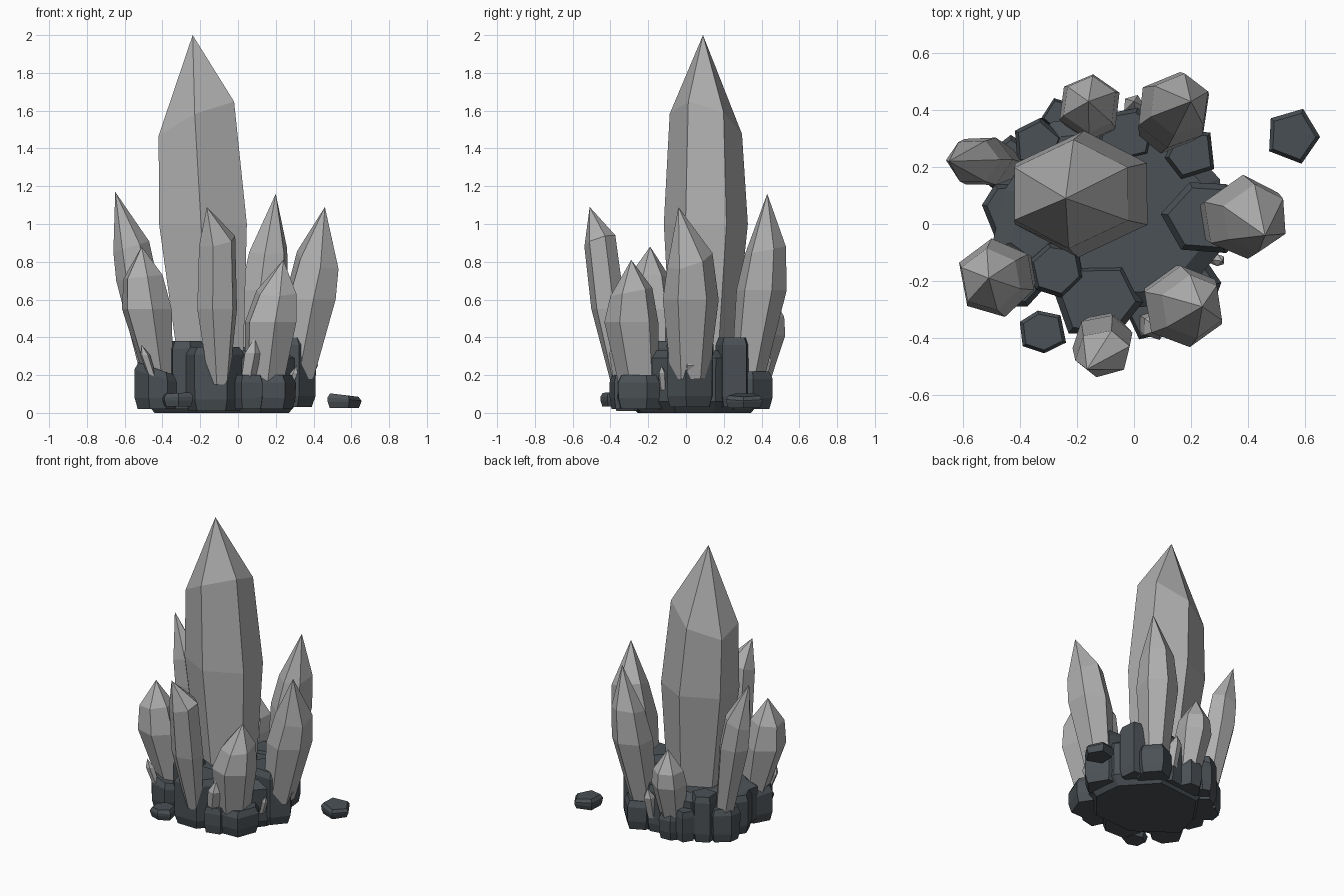
import bpy, bmesh, math, random

random.seed(4)


def material(name, rgb):
    m = bpy.data.materials.new(name)
    m.diffuse_color = (*rgb, 1)
    return m


CRYSTAL = material("pale grey crystal", (0.43, 0.43, 0.43))
ROCK = material("dark slate rock", (0.07, 0.082, 0.092))


def finish(name, bm, mat):
    bmesh.ops.recalc_face_normals(bm, faces=bm.faces)
    me = bpy.data.meshes.new(name)
    bm.to_mesh(me)
    bm.free()
    me.materials.append(mat)
    bpy.context.collection.objects.link(bpy.data.objects.new(name, me))


def loft(bm, rings):
    """Skin a stack of equal vertex rings; returns the created rings."""
    vr = [[bm.verts.new(p) for p in r] for r in rings]
    for a, b in zip(vr, vr[1:]):
        for i in range(len(a)):
            j = (i + 1) % len(a)
            bm.faces.new((a[i], a[j], b[j], b[i]))
    bm.faces.new(vr[0][::-1])
    return vr


def crystal(name, rings, tip, rot=30, ratio=1.0, tilt=(0, 0), sides=6):
    """Six-sided shaft through rings (x, y, z, radius), closed by a point."""
    bm = bmesh.new()
    angs = [math.radians(rot + 360 * i / sides + random.uniform(-5, 5))
            for i in range(sides)]
    pts = []
    for k, (cx, cy, z, r) in enumerate(rings):
        t = 1 if k == len(rings) - 1 else 0      # slanted shoulder only
        ring = []
        for a in angs:
            dx, dy = r * math.cos(a), r * ratio * math.sin(a)
            ring.append((cx + dx, cy + dy, z + t * (tilt[0] * dx + tilt[1] * dy)))
        pts.append(ring)
    top = loft(bm, pts)[-1]
    apex = bm.verts.new(tip)
    for i in range(sides):
        bm.faces.new((top[i], top[(i + 1) % sides], apex))
    finish(name, bm, CRYSTAL)


def rock(name, cx, cy, r, z0, z1, rot=0, sides=6, ratio=1.0, lean=0.0):
    """Chunky faceted column, undercut at the foot, chamfered on top."""
    bm = bmesh.new()
    jit = [(math.radians(rot + 360 * i / sides + random.uniform(-9, 9)),
            random.uniform(0.92, 1.06)) for i in range(sides)]
    h = z1 - z0
    c = min(0.04, h * 0.3)
    pts = []
    for z, s in ((z0, 0.86), (z0 + 1.5 * c, 0.99), (z1 - c, 1.0), (z1, 0.84)):
        pts.append([(cx + r * s * q * math.cos(a),
                     cy + r * s * q * ratio * math.sin(a),
                     z + (lean * r * math.cos(a) if z > z0 + 1.6 * c else 0))
                    for a, q in jit])
    bm.faces.new(loft(bm, pts)[-1])
    finish(name, bm, ROCK)


# Large crystals
crystal("main_crystal", [(-0.14, 0.085, 0.2, 0.19), (-0.185, 0.105, 1.0, 0.265),
                         (-0.22, 0.105, 1.53, 0.228)],
        (-0.24, 0.09, 2.0), 32, 0.84, (0.45, -0.3))
crystal("left_crystal", [(-0.45, 0.21, 0.2, 0.065), (-0.535, 0.22, 0.7, 0.11),
                         (-0.565, 0.22, 0.88, 0.095)],
        (-0.65, 0.22, 1.17), 0, 0.85, (0.3, 0))
crystal("front_left_crystal", [(-0.42, -0.16, 0.18, 0.08), (-0.485, -0.19, 0.55, 0.14),
                               (-0.505, -0.195, 0.72, 0.11)],
        (-0.51, -0.19, 0.88), 40, 1.0, (0.1, 0))
crystal("front_crystal", [(-0.1, -0.35, 0.15, 0.055), (-0.11, -0.41, 0.55, 0.11),
                          (-0.11, -0.455, 0.91, 0.1)],
        (-0.165, -0.51, 1.09), 15, 0.85, (0.2, 0.3))
crystal("front_right_crystal", [(0.14, -0.25, 0.15, 0.11), (0.175, -0.29, 0.48, 0.148),
                                (0.205, -0.29, 0.64, 0.115)],
        (0.24, -0.29, 0.81), 38, 0.97, (0, 0.2))
crystal("right_crystal", [(0.31, 0.02, 0.18, 0.1), (0.385, 0.025, 0.6, 0.148),
                          (0.425, 0.02, 0.81, 0.12)],
        (0.46, -0.04, 1.09), 35, 1.0, (-0.3, 0.3))
crystal("back_right_crystal", [(0.1, 0.33, 0.2, 0.09), (0.14, 0.4, 0.65, 0.135),
                               (0.16, 0.42, 0.86, 0.11)],
        (0.2, 0.43, 1.16), 20, 1.0, (0, 0.2))
crystal("back_left_crystal", [(-0.15, 0.36, 0.15, 0.08), (-0.155, 0.41, 0.41, 0.116),
                              (-0.155, 0.42, 0.51, 0.1)],
        (-0.16, 0.43, 0.66), 25)

# Tiny shards poking out between the rocks
for i, (b, t, r) in enumerate([
        ((0.04, -0.34, 0.12), (0.09, -0.37, 0.4), 0.048),
        ((-0.45, -0.27, 0.18), (-0.51, -0.29, 0.36), 0.028),
        ((0.27, -0.12, 0.12), (0.31, -0.13, 0.25), 0.022),
        ((0.35, 0.02, 0.16), (0.41, 0.02, 0.29), 0.035),
        ((0.0, 0.38, 0.12), (0.0, 0.43, 0.34), 0.04)]):
    mid = [b[k] + 0.7 * (t[k] - b[k]) for k in range(3)]
    crystal(f"shard_{i + 1}", [(*b, r * 0.8), (*mid, r)], t, 17 * i, sides=5)

# Rock base: core plus a ring of columns
rock("base_core", -0.07, 0.035, 0.43, 0.0, 0.33, 22, 8, 0.85)
for i, args in enumerate([
        (-0.13, -0.26, 0.165, 0.01, 0.35, 0, 6, 0.9),
        (0.25, 0.02, 0.155, 0.03, 0.4, 0, 6, 0.95),
        (0.17, -0.24, 0.15, 0.02, 0.2, 5, 6),
        (0.06, -0.33, 0.09, 0.02, 0.2, 30, 5),
        (-0.42, -0.18, 0.125, 0.02, 0.23, 0, 6, 1.0, -0.3),
        (-0.27, -0.16, 0.1, 0.02, 0.38, 40, 6),
        (-0.42, 0.05, 0.11, 0.02, 0.29, 0, 6),
        (-0.43, 0.2, 0.11, 0.02, 0.25, 30, 6),
        (-0.34, 0.28, 0.09, 0.02, 0.34, 10, 5),
        (-0.26, 0.38, 0.065, 0.03, 0.24, 45, 5),
        (-0.15, 0.35, 0.11, 0.02, 0.2, 0, 6),
        (0.12, 0.33, 0.125, 0.02, 0.22, 20, 6),
        (0.2, 0.25, 0.1, 0.03, 0.4, 40, 5),
        (-0.03, 0.31, 0.11, 0.02, 0.35, 15, 6)]):
    rock(f"base_rock_{i + 1}", *args)

# Loose stones on the ground
rock("loose_stone_right", 0.557, 0.305, 0.1, 0.025, 0.095, 65, 5, 1.0, -0.1)
rock("loose_stone_front", -0.32, -0.38, 0.088, 0.035, 0.105, 40, 6, 0.9, 0.05)
